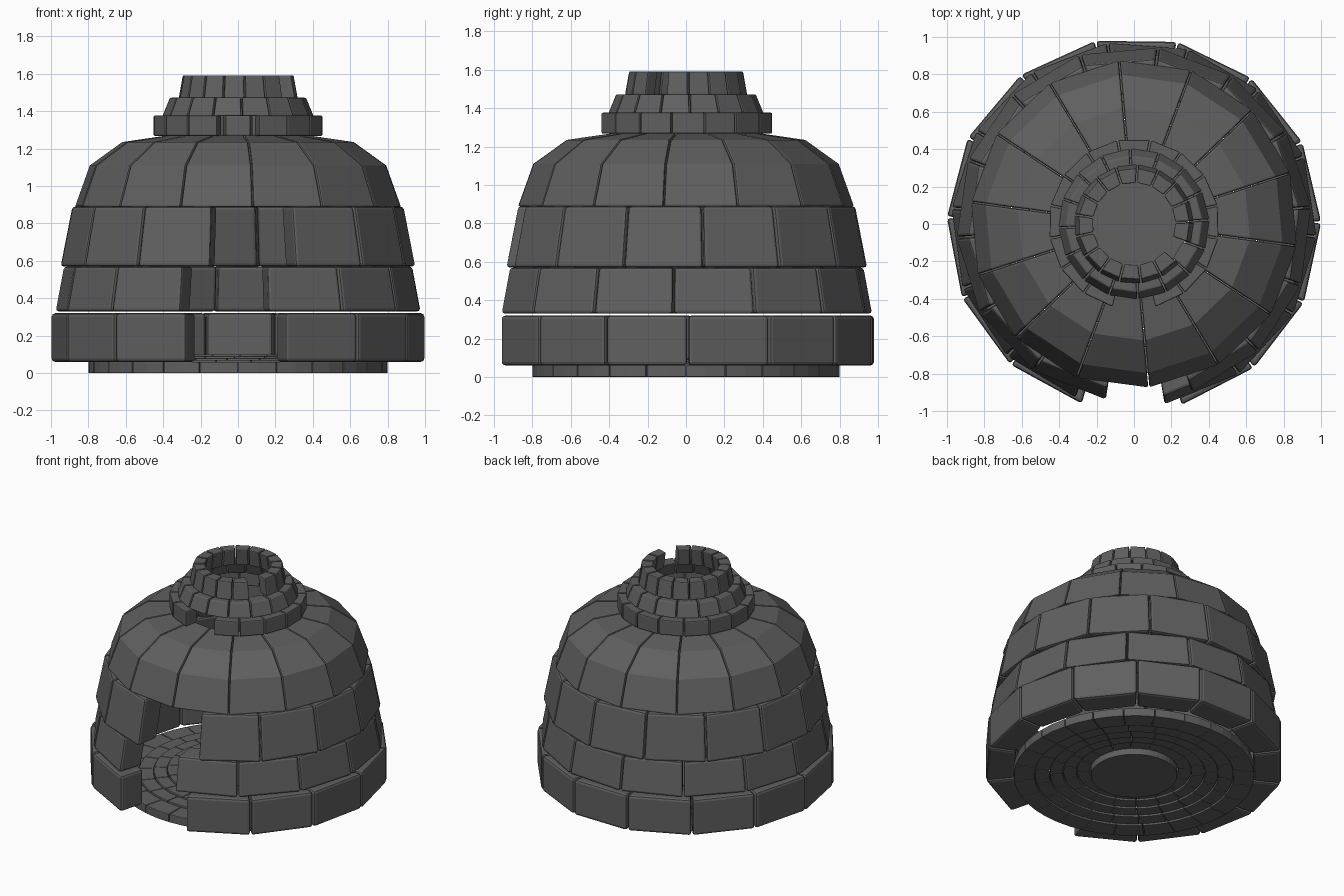
import bpy, bmesh
from math import radians, cos, sin

if "Cube" in bpy.data.objects:
    bpy.data.objects.remove(bpy.data.objects["Cube"])

stone = bpy.data.materials.new("dark grey stone")
stone.diffuse_color = (0.115, 0.115, 0.115, 1)
stone.use_nodes = True
stone.node_tree.nodes["Principled BSDF"].inputs["Base Color"].default_value = stone.diffuse_color


def ring_of_blocks(name, profile, count, start=0.0, gap=0.0, joint=0.004,
                   bevel=0.014, sub=1):
    """Ring of separate wedge blocks swept from an (r, z) section; gap is left open before start."""
    bm = bmesh.new()
    step = (360.0 - gap) / count
    for k in range(count):
        loops = []
        for s in range(sub + 1):
            a = radians(start + step * (k + s / sub))
            # pull the end faces back to leave a joint
            shift = joint if s == 0 else -joint if s == sub else 0
            loops.append([bm.verts.new((r * cos(a) - shift * sin(a),
                                        r * sin(a) + shift * cos(a), z))
                          for r, z in profile])
        n = len(profile)
        for A, B in zip(loops, loops[1:]):
            for i in range(n):
                j = (i + 1) % n
                bm.faces.new((A[i], A[j], B[j], B[i]))
        # quad strips close the two ends
        for L in (loops[0], loops[-1]):
            for i in range(n // 2 - 1):
                bm.faces.new((L[i], L[i + 1], L[n - 2 - i], L[n - 1 - i]))
    bmesh.ops.recalc_face_normals(bm, faces=bm.faces)
    me = bpy.data.meshes.new(name)
    bm.to_mesh(me)
    bm.free()
    me.materials.append(stone)
    ob = bpy.data.objects.new(name, me)
    bpy.context.collection.objects.link(ob)
    if bevel:
        m = ob.modifiers.new("worn_edges", 'BEVEL')
        m.width, m.segments = bevel, 2
        m.limit_method, m.angle_limit = 'ANGLE', radians(50)
    return ob


def wall(r0, r1, z0, z1, t):
    """Leaning wall section: outer radius r0 at the bottom, r1 at the top."""
    return [(r0, z0), (r1, z1), (r1 - t, z1), (r0 - t, z0)]


# Floor: paving rings rising slightly to the middle, round hearth stone
radii = [0.80, 0.66, 0.56, 0.47, 0.38, 0.29]
for i, (ro, ri) in enumerate(zip(radii, radii[1:])):
    z = 0.01 * i
    ring_of_blocks(f"floor_ring_{i + 1}", wall(ro, ro, z, z + 0.06, ro - ri - 0.003),
                   24 - 2 * i, start=-90 + 6 * i, joint=0.002, bevel=0.004, sub=2)
bpy.ops.mesh.primitive_cylinder_add(vertices=48, radius=0.287, depth=0.1, location=(0, 0, 0.05))
hearth = bpy.context.object
hearth.name = "hearth_stone"
hearth.data.materials.append(stone)

# Lower wall courses with the doorway at the front
ring_of_blocks("wall_course_1", wall(1.0, 1.0, 0.06, 0.32, 0.19), 13, -75.5, 30.5, bevel=0.018)
ring_of_blocks("wall_course_2", wall(0.98, 0.935, 0.33, 0.57, 0.18), 13, -80.6, 27.7, bevel=0.016)
ring_of_blocks("wall_course_3", wall(0.953, 0.89, 0.57, 0.89, 0.18), 13, -71.2, 27.7, bevel=0.016)

# Dome: bent wedges curving in to the smoke hole
dome = [(0.88, 0.888), (0.80, 1.11), (0.625, 1.235), (0.37, 1.272),
        (0.37, 1.13), (0.54, 1.10), (0.66, 1.02), (0.71, 0.888)]
ring_of_blocks("dome", dome, 14, 275.2, joint=0.003, bevel=0.01)

# Stepped chimney collars, two with a missing block
ring_of_blocks("chimney_course_1", wall(0.457, 0.457, 1.268, 1.377, 0.1), 15, -76, 28, bevel=0.007)
ring_of_blocks("chimney_course_2", wall(0.405, 0.365, 1.375, 1.472, 0.09), 16, -87, bevel=0.007)
ring_of_blocks("chimney_course_3", wall(0.32, 0.298, 1.47, 1.592, 0.078), 16, -19, 22, bevel=0.007)
